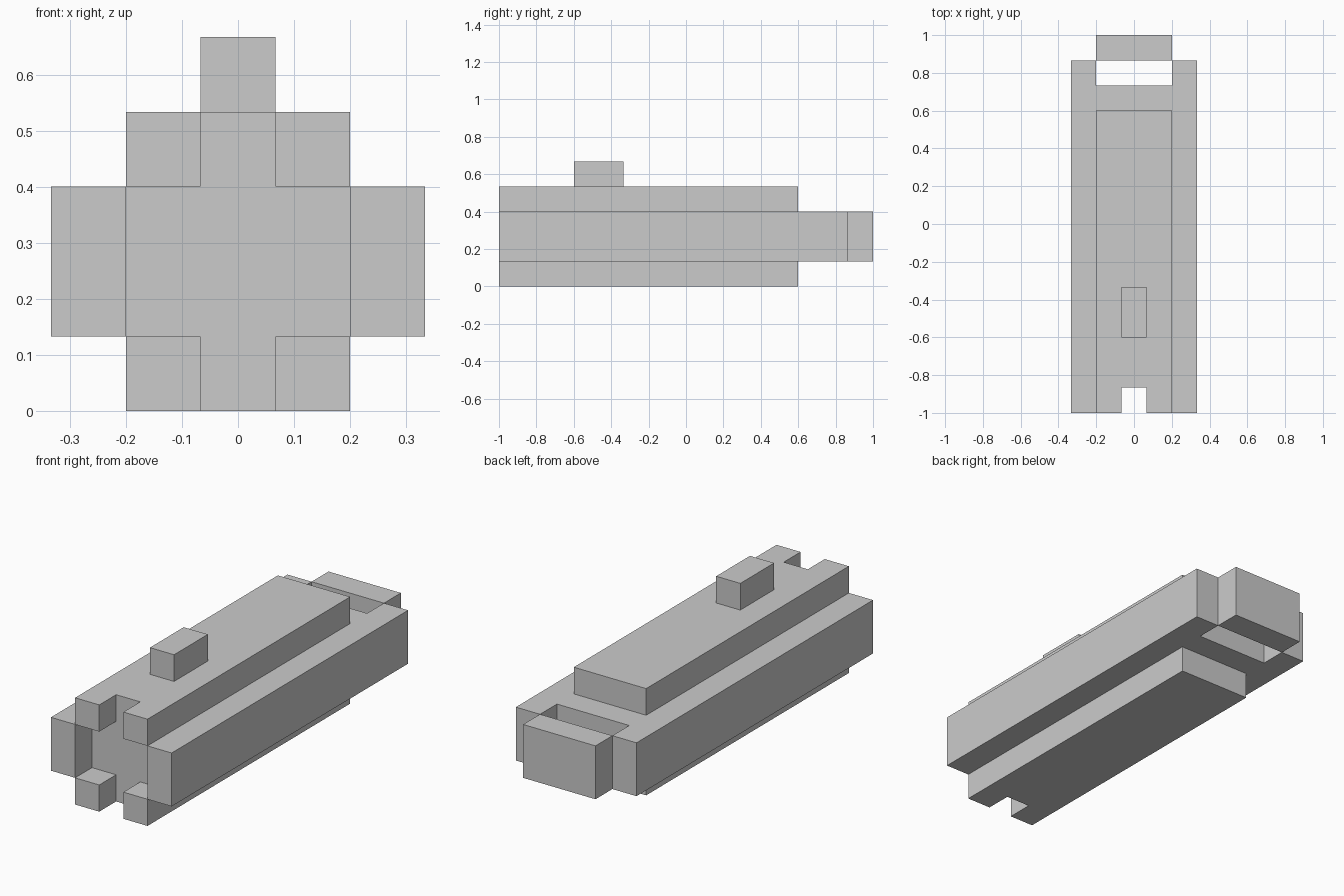
import bpy
import bmesh

U = 2 / 15  # one grid module

cube = bpy.data.objects.get("Cube")
if cube:
    bpy.data.objects.remove(cube, do_unlink=True)

grey = bpy.data.materials.new("plain grey")
grey.use_nodes = True
colour = (0.6, 0.6, 0.6, 1)
grey.diffuse_color = colour
grey.node_tree.nodes["Principled BSDF"].inputs["Base Color"].default_value = colour


def prism(name, outline, z0, z1):
    """Extrude an x-y outline (in modules) from z0 to z1."""
    bm = bmesh.new()
    base = bm.faces.new([bm.verts.new((x * U, y * U, z0 * U)) for x, y in outline])
    top = bmesh.ops.extrude_face_region(bm, geom=[base])["geom"]
    verts = [v for v in top if isinstance(v, bmesh.types.BMVert)]
    bmesh.ops.translate(bm, verts=verts, vec=(0, 0, (z1 - z0) * U))
    bmesh.ops.recalc_face_normals(bm, faces=bm.faces)
    mesh = bpy.data.meshes.new(name)
    bm.to_mesh(mesh)
    bm.free()
    mesh.materials.append(grey)
    obj = bpy.data.objects.new(name, mesh)
    bpy.context.collection.objects.link(obj)
    return obj


def box(name, x0, x1, y0, y1, z0, z1):
    return prism(name, [(x0, y0), (x1, y0), (x1, y1), (x0, y1)], z0, z1)


# Central core, recessed at the front between the rails
box("core", -1.5, 1.5, -6.5, 5.5, 1, 3)

# Side rails
box("left_rail", 1.5, 2.5, -7.5, 6.5, 1, 3)
box("right_rail", -2.5, -1.5, -7.5, 6.5, 1, 3)

# Upper and lower slabs, notched at the front
notched = [(-1.5, -7.5), (-0.5, -7.5), (-0.5, -6.5), (0.5, -6.5),
           (0.5, -7.5), (1.5, -7.5), (1.5, 4.5), (-1.5, 4.5)]
prism("top_slab", notched, 3, 4)
prism("bottom_slab", notched, 0, 1)

# Rear block behind the open slot
box("rear_block", -1.5, 1.5, 6.5, 7.5, 1, 3)

# Small block on top
box("top_block", -0.5, 0.5, -4.5, -2.5, 4, 5)
